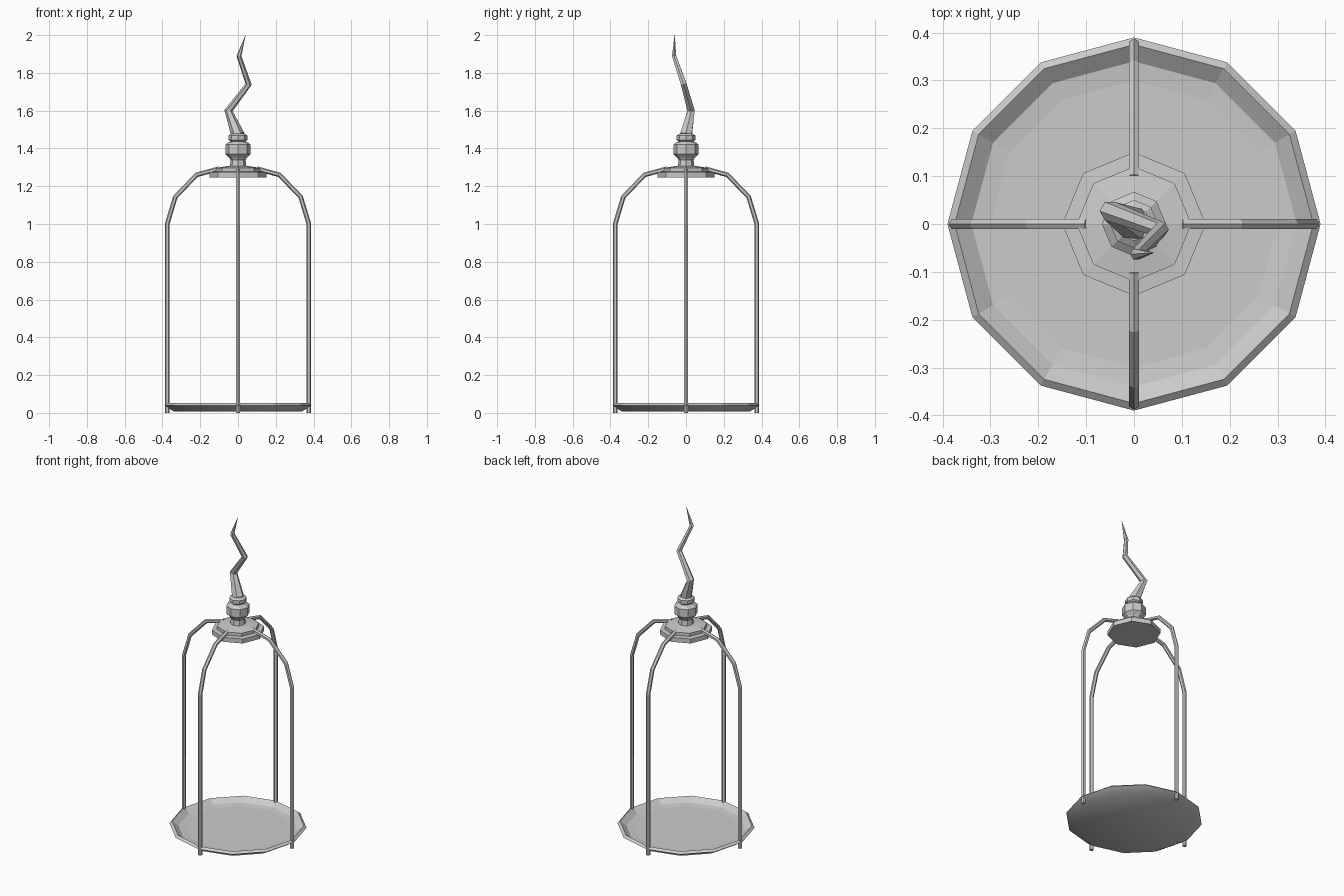
import bpy, bmesh
from math import cos, sin, pi
from mathutils import Vector, Matrix

if "Cube" in bpy.data.objects:
    bpy.data.objects.remove(bpy.data.objects["Cube"])


def finish(name, bm):
    bmesh.ops.recalc_face_normals(bm, faces=bm.faces)
    mesh = bpy.data.meshes.new(name)
    bm.to_mesh(mesh)
    bm.free()
    ob = bpy.data.objects.new(name, mesh)
    bpy.context.collection.objects.link(ob)
    return ob


def skin(bm, rings):
    """Bridge successive vertex rings and cap both ends."""
    n = len(rings[0])
    for a, b in zip(rings, rings[1:]):
        for i in range(n):
            j = (i + 1) % n
            bm.faces.new((a[i], a[j], b[j], b[i]))
    bm.faces.new(rings[0])
    bm.faces.new(rings[-1])


def turned(name, profile, sides):
    """Faceted solid of revolution from (radius, z) points."""
    bm = bmesh.new()
    skin(bm, [[bm.verts.new((r * cos(2 * pi * i / sides), r * sin(2 * pi * i / sides), z))
               for i in range(sides)] for r, z in profile])
    return finish(name, bm)


def sweep(name, path, radii, sides, ref):
    """Faceted tube along a path, kept level by the ref direction."""
    pts = [Vector(p) for p in path]
    bm = bmesh.new()
    rings = []
    for k, p in enumerate(pts):
        before = (p - pts[k - 1]).normalized() if k else Vector()
        after = (pts[k + 1] - p).normalized() if k < len(pts) - 1 else Vector()
        t = (before + after).normalized()
        u = Vector(ref).cross(t).normalized()
        v = t.cross(u)
        rings.append([bm.verts.new(p + radii[k] * (u * cos(2 * pi * i / sides) + v * sin(2 * pi * i / sides)))
                      for i in range(sides)])
    skin(bm, rings)
    return finish(name, bm)


# Shallow dish with a raised rim; its underside is smooth
dish = turned("base_dish", [(0.34, 0.008), (0.39, 0.04), (0.375, 0.052),
                            (0.34, 0.026), (0.30, 0.022)], 12)
for f in dish.data.polygons:
    f.use_smooth = f.normal.z < -0.3

# Four bent cage bars
bar = sweep("cage_bar_1",
            [(0.375, 0, 0), (0.375, 0, 1.0), (0.332, 0, 1.143), (0.22, 0, 1.26), (0.10, 0, 1.293)],
            [0.0125] * 5, 6, (0, 1, 0))
for k in range(1, 4):
    ob = bpy.data.objects.new(f"cage_bar_{k + 1}", bar.data)
    ob.matrix_world = Matrix.Rotation(k * pi / 2, 4, 'Z')
    bpy.context.collection.objects.link(ob)

# Stepped octagonal cap
turned("top_plate", [(0.15, 1.247), (0.15, 1.275), (0.12, 1.277),
                     (0.12, 1.297), (0.045, 1.308)], 8)

# Turned finial: neck, bulb and collar
turned("finial", [(0.045, 1.30), (0.04, 1.34), (0.048, 1.352), (0.067, 1.37), (0.067, 1.42),
                  (0.05, 1.434), (0.038, 1.436), (0.05, 1.446), (0.05, 1.468), (0.035, 1.478)], 8)

# Crooked tapering spike
sweep("crooked_spike",
      [(0, 0, 1.47), (-0.05, 0.027, 1.60), (0.056, -0.012, 1.74), (0.005, -0.063, 1.89), (0.04, -0.06, 2.0)],
      [0.036, 0.022, 0.017, 0.013, 0.0008], 6, (0, 1, 0))
